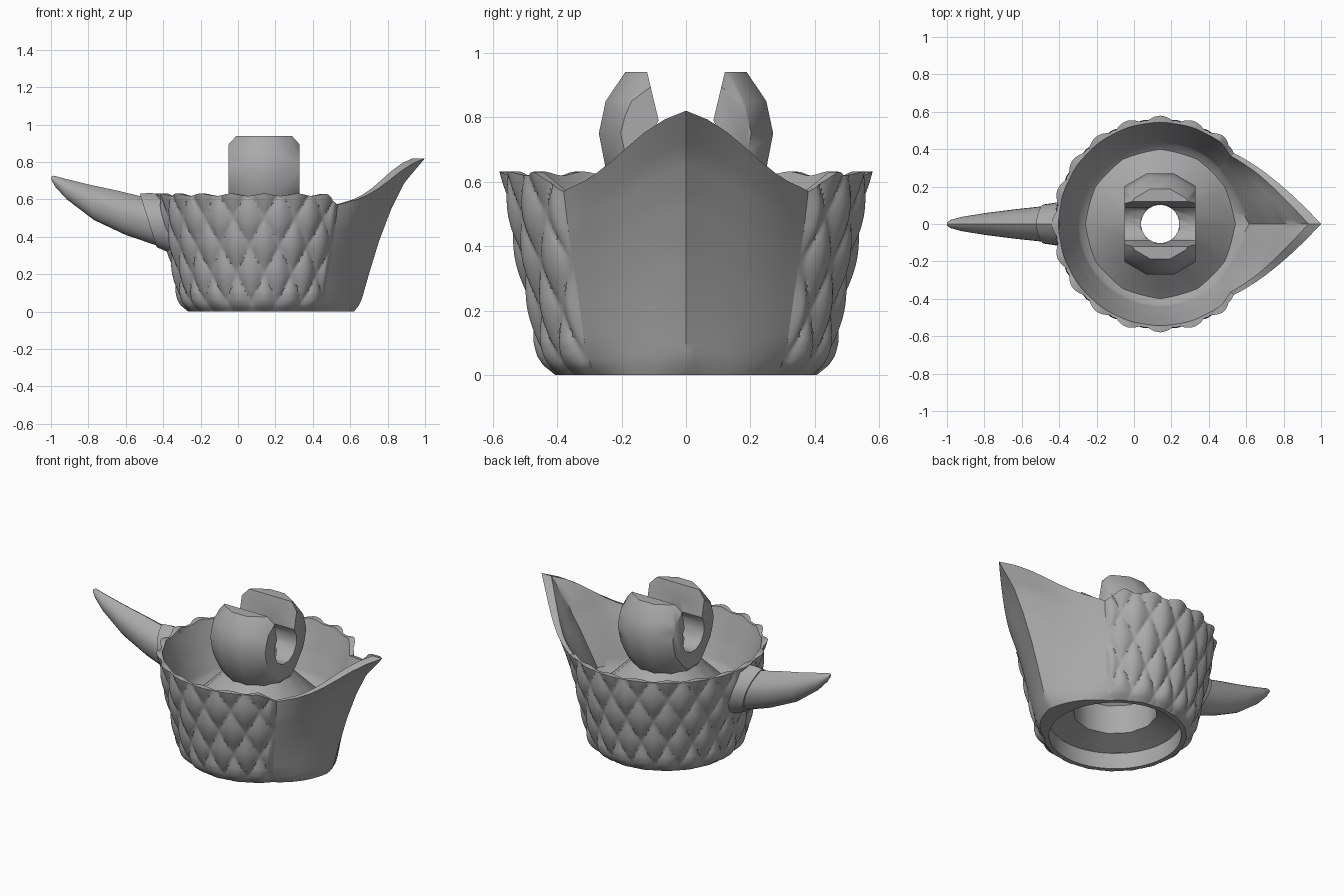
import bpy, bmesh, math
from mathutils import Vector

cube = bpy.data.objects.get("Cube")
if cube:
    bpy.data.objects.remove(cube, do_unlink=True)

CX = 0.14            # axis of the cup
FLOOR = 0.3          # height of the floor inside the cup
EDGE = math.radians(44)   # half angle covered by the beak

mat = bpy.data.materials.new("plain_grey")
mat.use_nodes = True
GREY = (0.4, 0.4, 0.4, 1)
mat.diffuse_color = GREY
mat.node_tree.nodes["Principled BSDF"].inputs["Base Color"].default_value = GREY


def smooth(ob):
    bpy.ops.object.select_all(action='DESELECT')
    ob.select_set(True)
    bpy.context.view_layer.objects.active = ob
    bpy.ops.object.shade_smooth_by_angle(angle=math.radians(37))


def make(name, bm):
    """Turn a bmesh into an object, smooth with sharp edges kept."""
    bmesh.ops.recalc_face_normals(bm, faces=bm.faces)
    mesh = bpy.data.meshes.new(name)
    bm.to_mesh(mesh)
    bm.free()
    mesh.materials.append(mat)
    ob = bpy.data.objects.new(name, mesh)
    bpy.context.collection.objects.link(ob)
    smooth(ob)
    return ob


def grid(columns, close_u=False, close_v=False, caps=False):
    """Skin a list of point columns with quads."""
    bm = bmesh.new()
    vs = [[bm.verts.new(p) for p in col] for col in columns]
    n, m = len(vs), len(vs[0])
    for i in range(n if close_u else n - 1):
        a, b = vs[i], vs[(i + 1) % n]
        for j in range(m if close_v else m - 1):
            k = (j + 1) % m
            bm.faces.new((a[j], b[j], b[k], a[k]))
    if caps:
        bm.faces.new(vs[0])
        bm.faces.new(vs[-1])
    return bm


def interp(table, x):
    for (x0, y0), (x1, y1) in zip(table, table[1:]):
        if x <= x1:
            return y0 + (y1 - y0) * max(0, x - x0) / (x1 - x0)
    return table[-1][1]


def polar(r, a, z):
    return Vector((CX + r * math.cos(a), r * math.sin(a), z))


def outward(p):
    return Vector((p.x - CX, p.y, 0)).normalized()


def wall(base, rows, thickness, bump=lambda z: 0):
    """One column: underside, outer face, rim, plain inner face, floor edge."""
    outer = [base(j / rows) for j in range(rows + 1)]
    outer = [p + outward(p) * bump(p.z) for p in outer]
    low = (FLOOR + 0.03) / base(1).z
    inner = []
    for j in range(13):
        p = base(1 + (low - 1) * j / 12)
        inner.append(p - outward(p) * (thickness + 0.2 * max(0, 0.62 - p.z)))
    a = math.atan2(outer[0].y, outer[0].x - CX)
    return [polar(0.375, a, 0.1), polar(0.375, a, 0)] + outer + inner + [polar(0.39, a, FLOOR)]


# Cup wall covered in diamond scales
CUP = [(0, .4), (.03, .428), (.1, .453), (.25, .483), (.45, .527), (.64, .557)]
AROUND, TALL, COLS = 20, 0.3, 280
columns = []
for i in range(COLS + 1):
    a = EDGE + (2 * math.pi - 2 * EDGE) * i / COLS
    u = a * AROUND / (2 * math.pi)
    near = min(i, COLS - i) / COLS
    top = 0.625 + 0.006 * math.cos(2 * math.pi * u) - 0.05 * max(0, 1 - near * 25)

    def base(t):
        return polar(interp(CUP, top * t), a, top * t)

    def scale(z):
        v = (z + 0.1) / TALL
        h = abs(math.sin(math.pi * (u + v)) * math.sin(math.pi * (u - v))) ** 0.65
        return 0.024 * h * min(1, near * 60) * min(1, 0.3 + z * 12)

    columns.append(wall(base, 56, 0.012, scale))
make("scaled_cup", grid(columns))

# Pointed beak plate with a keel
KEEL = [(0, .62), (.01, .635), (.06, .66), (.2, .70), (.38, .755), (.55, .82), (.69, .89), (.82, 1)]
LIFT = [(0, 0), (.25, .12), (.375, .22), (.5, .36), (.625, .54), (.75, .73), (.875, .89), (1, 1)]
STEPS = 16
columns = []
for i in range(-STEPS, STEPS + 1):
    s, sign = 1 - abs(i) / STEPS, -1 if i < 0 else 1

    def base(t):
        side = polar(interp(CUP, 0.57 * t), EDGE, 0)
        keel = Vector((interp(KEEL, 0.82 * t), 0, 0))
        ctrl = Vector((0.59 + 0.15 * t * t, 0.19 + 0.09 * t * t, 0))
        p = side * (1 - s) ** 2 + ctrl * 2 * s * (1 - s) + keel * s * s
        return Vector((p.x, sign * p.y, t * (0.57 + 0.25 * interp(LIFT, s))))

    columns.append(wall(base, 24, 0.012 + 0.055 * s))
make("beak_plate", grid(columns))


def lathe(profile, sides, turn=0.0):
    return grid([[polar(r, turn + 2 * math.pi * i / sides, z) for r, z in profile]
                 for i in range(sides)], close_u=True, close_v=True)


# Faceted cone rising from the floor, hollow underneath
make("inner_cone", lathe([(.42, FLOOR - .01), (.37, FLOOR + .03), (.18, .52), (.105, .52),
                          (.105, .45), (.24, .33), (.24, .15), (.385, .1), (.4, .14)], 12))

# Round socket: bored ball, trimmed on two sides and slotted from the top
socket = make("ball_socket", lathe([(.105, .46), (.17, .48), (.22, .55), (.258, .64), (.28, .75),
                                    (.258, .85), (.195, .94), (.105, .94)], 12, math.pi / 12))
trim_bm = bmesh.new()
bmesh.ops.create_cube(trim_bm, size=1)
for v in trim_bm.verts:
    v.co = Vector((CX + v.co.x * 0.38, v.co.y, v.co.z * 2 + 0.5))
trim = make("socket_trim", trim_bm)

outline = [(.13, .98), (.085, .79)]
outline += [(.11 * math.sin(a), .72 + .11 * math.cos(a))
            for a in (math.radians(75 + 30 * k) for k in range(8))]
outline += [(-.085, .79), (-.13, .98)]
slot = make("socket_slot", grid([[Vector((CX + x, y, z)) for y, z in outline] for x in (-.4, .4)],
                                close_v=True, caps=True))
for cutter, mode in ((trim, 'INTERSECT'), (slot, 'DIFFERENCE')):
    cutter.hide_render = True
    mod = socket.modifiers.new(mode, 'BOOLEAN')
    mod.operation, mod.object, mod.solver = mode, cutter, 'EXACT'
bpy.context.view_layer.update()
cut = bpy.data.meshes.new_from_object(socket.evaluated_get(bpy.context.evaluated_depsgraph_get()))
socket.modifiers.clear()
socket.data = cut
for cutter in (trim, slot):
    bpy.data.objects.remove(cutter, do_unlink=True)
smooth(socket)


def horn_part(name, sections, sides=24):
    """Skin tilted sections, each with an upper point, lower point and half width."""
    rings = []
    for ux, uz, lx, lz, w in sections:
        up, low = Vector((ux, 0, uz)), Vector((lx, 0, lz))
        ring = []
        for k in range(sides):
            a = 2 * math.pi * k / sides
            d = min(a, 2 * math.pi - a)
            h = math.cos(a)
            if d < math.pi / 2:      # ridge along the top
                h = 0.5 * h + 0.5 * (1 - 2 * d / math.pi)
            ring.append((up + low) / 2 + (up - low) / 2 * h + Vector((0, w * math.sin(a), 0)))
        rings.append(ring)
    make(name, grid(rings, close_v=True, caps=True))


# Curved horn and its collar
horn_part("horn", [(-1, .72, -.997, .702, .01), (-.985, .727, -.975, .665, .022),
                   (-.93, .712, -.915, .6, .038), (-.8, .68, -.77, .49, .06),
                   (-.65, .648, -.6, .41, .08), (-.5, .612, -.41, .345, .098)])
horn_part("horn_collar", [(-.525, .63, -.435, .345, .105), (-.47, .635, -.39, .325, .112),
                          (-.4, .625, -.34, .305, .125)])
